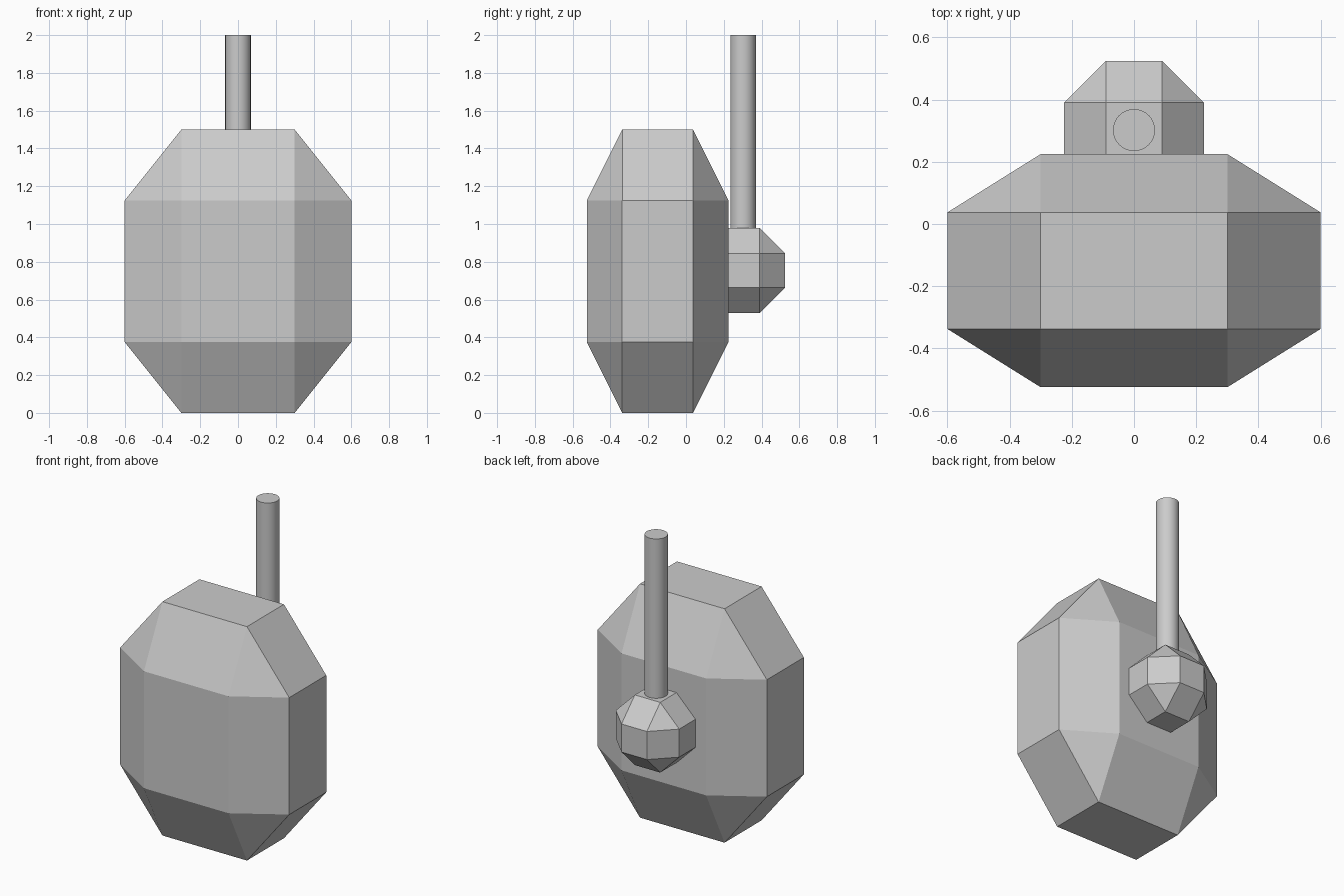
import bpy
import bmesh
from itertools import product

if "Cube" in bpy.data.objects:
    bpy.data.objects.remove(bpy.data.objects["Cube"])


def chamfered_block(name, centre, half, ratio):
    """Box whose edges are cut back by the same share of each dimension."""
    bm = bmesh.new()
    for signs in product((-1, 1), repeat=3):
        for axis in range(3):
            bm.verts.new([centre[i] + signs[i] * half[i] * (1 if i == axis else ratio)
                          for i in range(3)])
    bmesh.ops.convex_hull(bm, input=bm.verts)
    bmesh.ops.dissolve_limit(bm, angle_limit=0.01, verts=bm.verts, edges=bm.edges)
    bmesh.ops.recalc_face_normals(bm, faces=bm.faces)
    mesh = bpy.data.meshes.new(name)
    bm.to_mesh(mesh)
    bm.free()
    obj = bpy.data.objects.new(name, mesh)
    bpy.context.collection.objects.link(obj)
    return obj


# Large faceted body and the small knob sunk into its back
chamfered_block("body", (0, -0.15, 0.75), (0.6, 0.375, 0.75), 0.5)
chamfered_block("back_knob", (0, 0.3, 0.753), (0.225, 0.225, 0.225), 0.4)

# Upright rod rising from the knob
bottom, top = 0.9, 2.0
bpy.ops.mesh.primitive_cylinder_add(vertices=32, radius=0.0675, depth=top - bottom,
                                    location=(0, 0.302, (bottom + top) / 2))
bpy.context.object.name = "rod"
bpy.ops.object.shade_smooth_by_angle()
